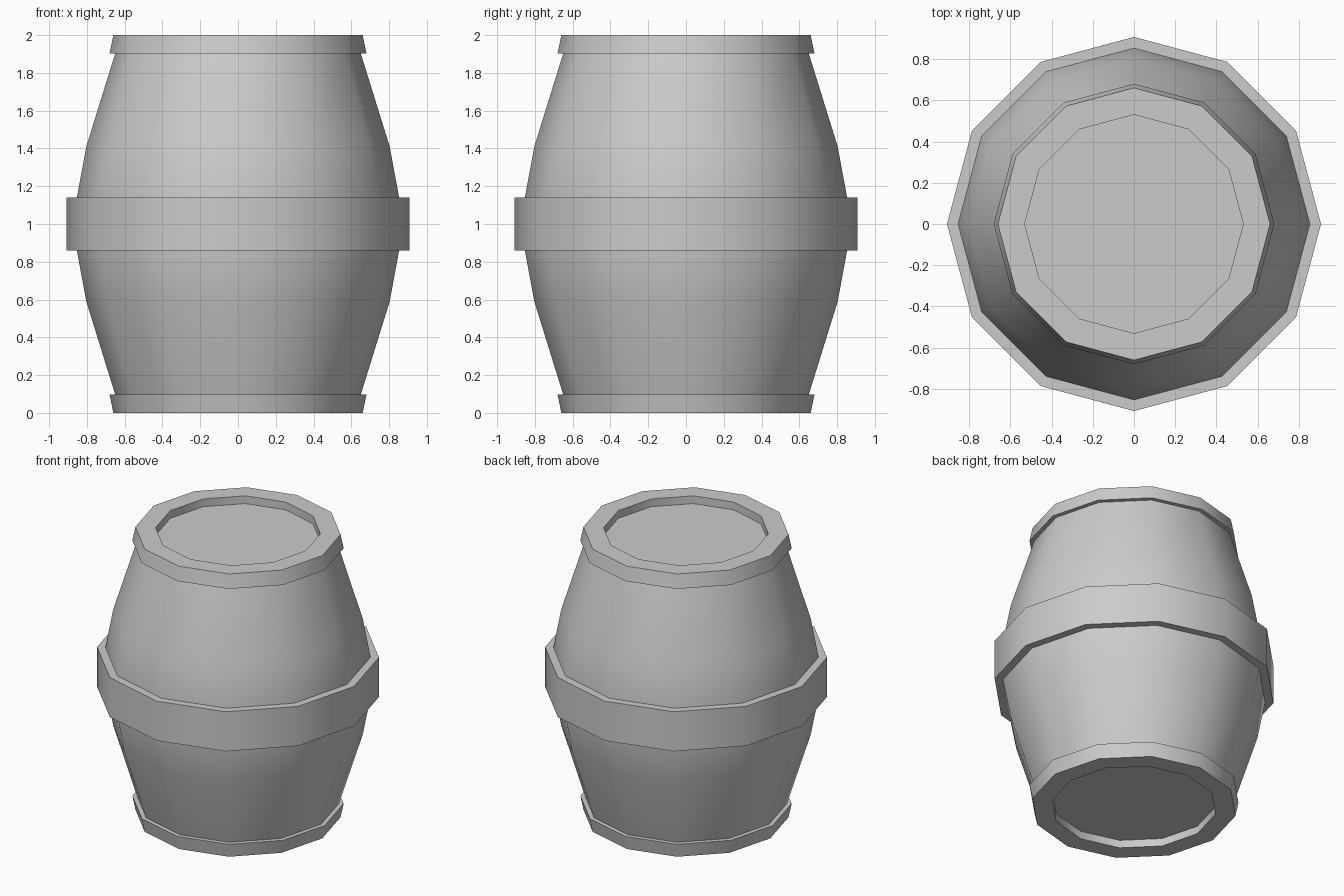
import bpy, bmesh, math

if "Cube" in bpy.data.objects:
    bpy.data.objects.remove(bpy.data.objects["Cube"])

SIDES = 12


def lathe(name, profile, closed=False):
    """Revolve (radius, z) points around z; open profiles get end caps."""
    bm = bmesh.new()
    rings = []
    for r, z in profile:
        rings.append([bm.verts.new((r * math.cos(2 * math.pi * i / SIDES),
                                    r * math.sin(2 * math.pi * i / SIDES), z))
                      for i in range(SIDES)])
    pairs = list(zip(rings, rings[1:]))
    if closed:
        pairs.append((rings[-1], rings[0]))
    else:
        bm.faces.new(rings[0][::-1])
        bm.faces.new(rings[-1])
    for a, b in pairs:
        for i in range(SIDES):
            j = (i + 1) % SIDES
            bm.faces.new((a[i], a[j], b[j], b[i]))
    bmesh.ops.recalc_face_normals(bm, faces=bm.faces[:])
    mesh = bpy.data.meshes.new(name)
    bm.to_mesh(mesh)
    bm.free()
    obj = bpy.data.objects.new(name, mesh)
    bpy.context.collection.objects.link(obj)
    bpy.ops.object.select_all(action='DESELECT')
    obj.select_set(True)
    bpy.context.view_layer.objects.active = obj
    bpy.ops.object.shade_smooth_by_angle(angle=math.radians(40))
    return obj


# Body: recessed head, flared end rim and bulging staves, mirrored about z = 1
lower = [(0.53, 0.055), (0.53, 0.0), (0.66, 0.0), (0.68, 0.097),
         (0.65, 0.097), (0.803, 0.59), (0.853, 0.86)]
upper = [(r, 2.0 - z) for r, z in reversed(lower)]
lathe("barrel_body", lower + upper)

# Wide hoop around the middle
lathe("middle_hoop", [(0.85, 0.86), (0.907, 0.86), (0.907, 1.14), (0.85, 1.14)],
      closed=True)
